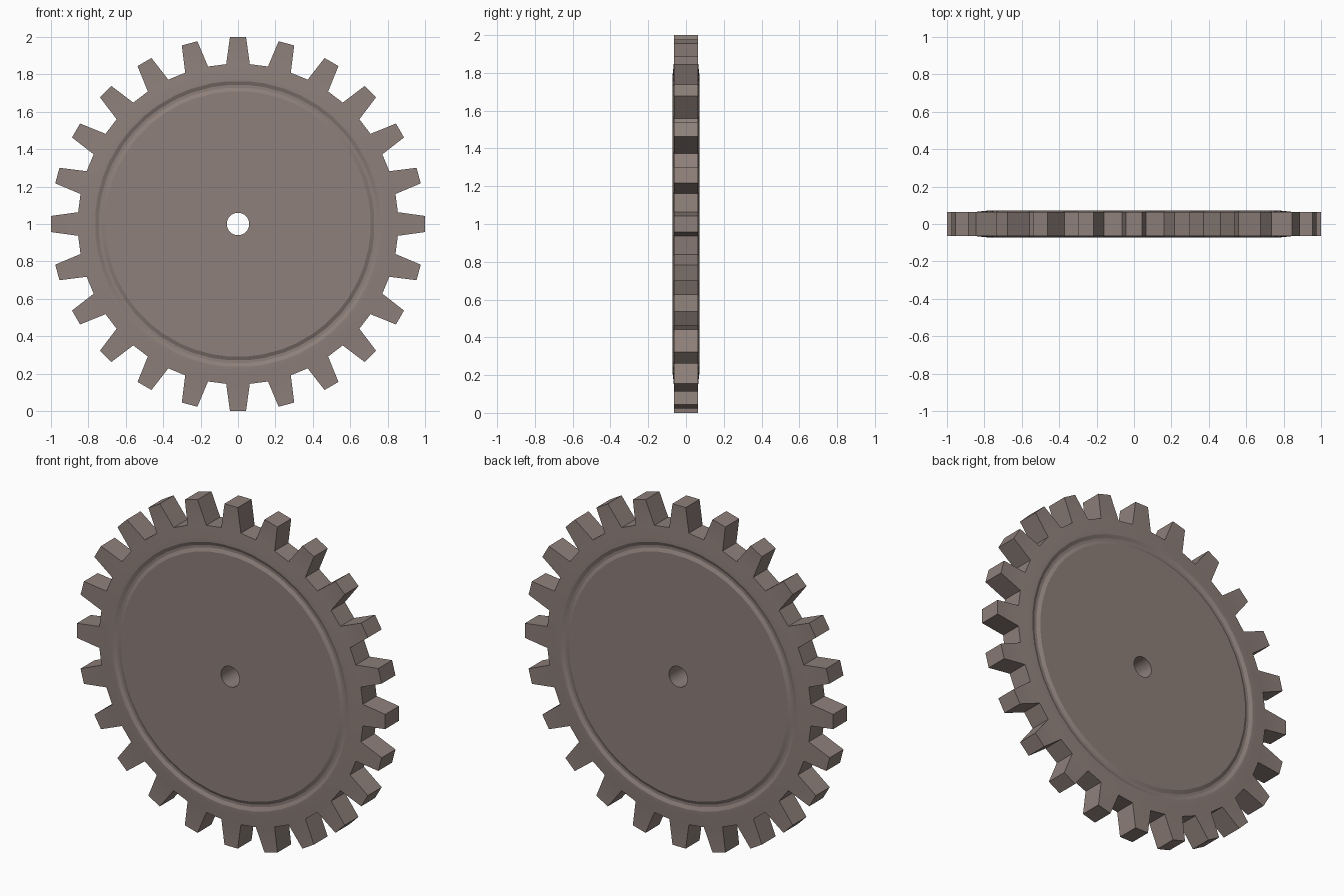
import bpy, bmesh, math
from mathutils import Vector

cube = bpy.data.objects.get("Cube")
if cube:
    bpy.data.objects.remove(cube, do_unlink=True)

TEETH = 24
PITCH = math.tau / TEETH
BASE = 0.0737              # half angle of a tooth at its root
TIP_HALF = 0.043           # half width of a tooth at its tip
CENTRE = Vector((0, 0, 1))

# One material for the whole wheel
metal = bpy.data.materials.new("warm grey metal")
metal.use_nodes = True
colour = (0.27, 0.215, 0.195, 1)
metal.diffuse_color = colour
bsdf = metal.node_tree.nodes["Principled BSDF"]
bsdf.inputs["Base Color"].default_value = colour
bsdf.inputs["Roughness"].default_value = 0.7

# Half section of the disc: root, bevelled rim, shallow groove, web, bore
half = [(0.857, 0.064), (0.79, 0.071), (0.765, 0.071), (0.745, 0.062),
        (0.73, 0.062), (0.71, 0.072), (0.06, 0.072)]
section = half + [(r, -y) for r, y in reversed(half)]


def polar(r, angle, y):
    return CENTRE + Vector((r * math.sin(angle), y, r * math.cos(angle)))


bm = bmesh.new()

# Disc: one section at each side of every tooth, skinned into a ring
angles = [i * PITCH + s * BASE for i in range(TEETH) for s in (-1, 1)]
rows = [[bm.verts.new(polar(r, a, y)) for r, y in section] for a in angles]
n = len(section)
for i, row in enumerate(rows):
    nxt = rows[(i + 1) % len(rows)]
    for j in range(n):
        k = (j + 1) % n
        if k == 0 and i % 2 == 0:
            continue       # the tooth root stays open
        bm.faces.new((row[j], row[k], nxt[k], nxt[j]))

# Teeth: tapered blocks rising from the open roots
tip_r = math.hypot(1, TIP_HALF)
tip_a = math.atan(TIP_HALF)
for i in range(TEETH):
    a, b = rows[2 * i], rows[2 * i + 1]
    root = [a[0], b[0], b[-1], a[-1]]
    tip = [bm.verts.new(polar(tip_r, i * PITCH + s * tip_a, y * half[0][1]))
           for s, y in ((-1, 1), (1, 1), (1, -1), (-1, -1))]
    bm.faces.new(tip)
    for j in range(4):
        k = (j + 1) % 4
        bm.faces.new((root[j], root[k], tip[k], tip[j]))

bmesh.ops.recalc_face_normals(bm, faces=bm.faces)
mesh = bpy.data.meshes.new("gear_wheel")
bm.to_mesh(mesh)
bm.free()
mesh.materials.append(metal)

gear = bpy.data.objects.new("gear_wheel", mesh)
bpy.context.collection.objects.link(gear)
bpy.ops.object.select_all(action='DESELECT')
gear.select_set(True)
bpy.context.view_layer.objects.active = gear
bpy.ops.object.shade_smooth_by_angle(angle=math.radians(14))
